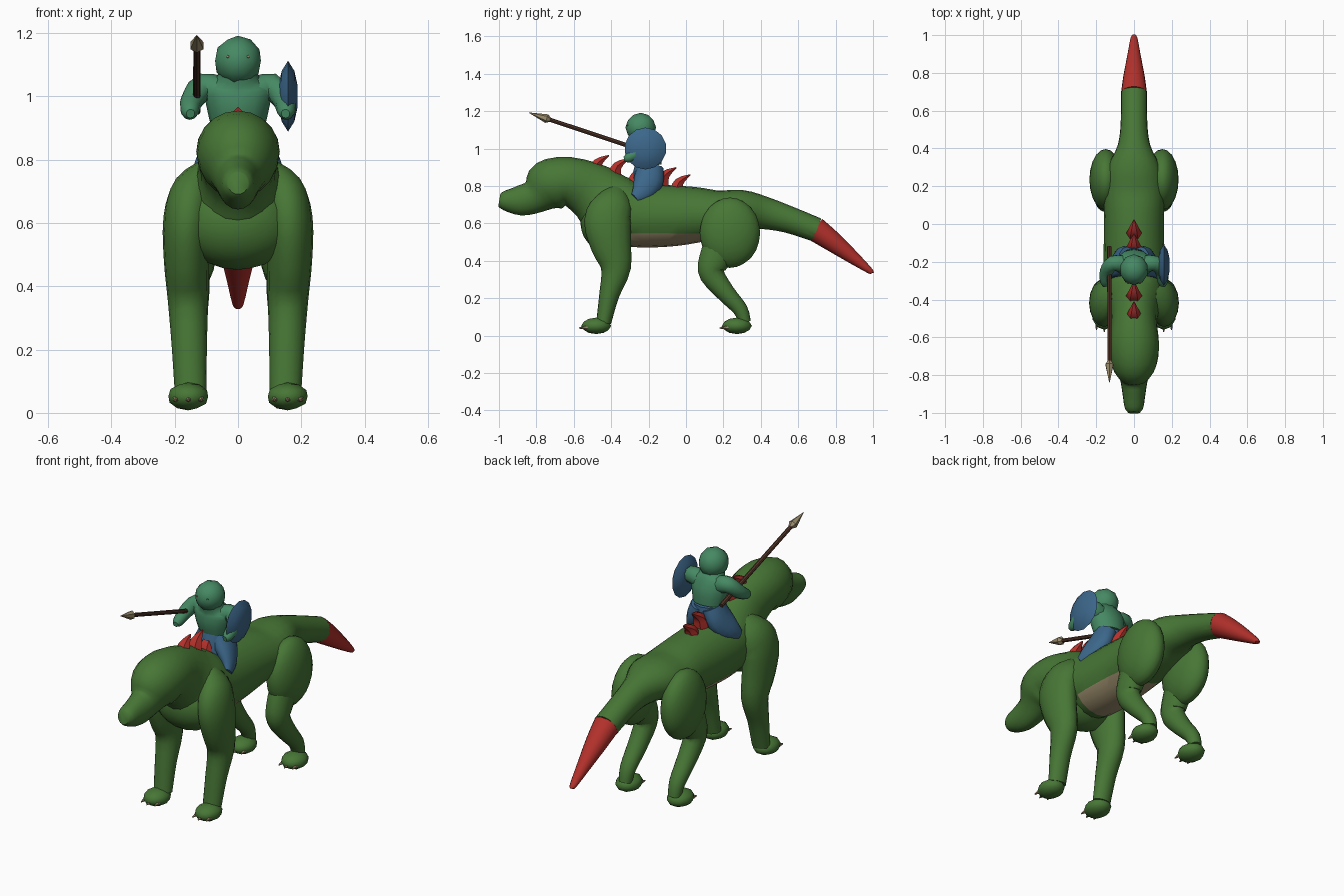
import bpy, bmesh, math
from mathutils import Vector, Matrix

if "Cube" in bpy.data.objects:
    bpy.data.objects.remove(bpy.data.objects["Cube"], do_unlink=True)


def material(name, r, g, b):
    m = bpy.data.materials.new(name)
    m.use_nodes = True
    m.diffuse_color = (r, g, b, 1)
    m.node_tree.nodes["Principled BSDF"].inputs["Base Color"].default_value = (r, g, b, 1)
    return m


GREEN = material("hide green", .063, .182, .036)
TAN = material("tan", .33, .265, .15)
RED = material("red", .45, .03, .024)
TEAL = material("teal skin", .06, .25, .125)
BLUE = material("blue", .045, .135, .255)
BROWN = material("wood brown", .085, .037, .022)


def finish(name, bm, *mats, angle=50):
    bmesh.ops.recalc_face_normals(bm, faces=bm.faces[:])
    me = bpy.data.meshes.new(name)
    bm.to_mesh(me)
    bm.free()
    for m in mats:
        me.materials.append(m)
    ob = bpy.data.objects.new(name, me)
    bpy.context.collection.objects.link(ob)
    bpy.ops.object.select_all(action="DESELECT")
    ob.select_set(True)
    bpy.context.view_layer.objects.active = ob
    bpy.ops.object.shade_smooth_by_angle(angle=math.radians(angle))
    return ob


def catmull(a, b, c, d, t):
    return tuple(.5 * (2 * q + (r - p) * t + (2 * p - 5 * q + 4 * r - s) * t ** 2
                       + (3 * q - p - 3 * r + s) * t ** 3) for p, q, r, s in zip(a, b, c, d))


def loft(secs, sides=16, steps=3, ref=(1, 0, 0), flip=1):
    """Smooth tube through sections (x, y, z, side radius, other radius)."""
    secs = [(s[0] * flip, *s[1:]) for s in secs]
    pad = [secs[0]] + secs + [secs[-1]]
    pts = [catmull(*pad[i:i + 4], k / steps) for i in range(len(secs) - 1) for k in range(steps)]
    pts.append(secs[-1])
    bm, rings = bmesh.new(), []
    for i, p in enumerate(pts):
        t = Vector(pts[min(i + 1, len(pts) - 1)][:3]) - Vector(pts[max(i - 1, 0)][:3])
        t.normalize()
        side = Vector(ref) - t * t.dot(Vector(ref))
        side.normalize()
        up = t.cross(side)
        angles = [2 * math.pi * k / sides for k in range(sides)]
        rings.append([bm.verts.new(Vector(p[:3]) + side * p[3] * math.cos(a)
                                   + up * p[4] * math.sin(a)) for a in angles])
    for r, s in zip(rings, rings[1:]):
        for k in range(sides):
            j = (k + 1) % sides
            bm.faces.new((r[k], r[j], s[j], s[k]))
    bm.faces.new(rings[0])
    bm.faces.new(rings[-1])
    return bm


def ball(name, centre, radii, mat, detail=3):
    bm = bmesh.new()
    bmesh.ops.create_icosphere(bm, subdivisions=detail, radius=1)
    bm.transform(Matrix.Translation(centre) @ Matrix.Diagonal((*radii, 1)))
    return finish(name, bm, mat)


def cone(name, a, b, r1, r2, mat, sides=8):
    a, b = Vector(a), Vector(b)
    bm = bmesh.new()
    bmesh.ops.create_cone(bm, cap_ends=True, segments=sides, radius1=r1, radius2=r2,
                          depth=(b - a).length)
    turn = (b - a).to_track_quat("Z", "Y").to_matrix().to_4x4()
    bm.transform(Matrix.Translation((a + b) / 2) @ turn)
    return finish(name, bm, mat, angle=35)


# Beast: head, trunk and tail in one loft, with a tan belly patch
trunk = [(-.998, .725, .032, .035), (-.97, .722, .05, .053), (-.89, .722, .062, .08),
         (-.81, .743, .078, .092), (-.735, .8, .122, .138), (-.63, .825, .132, .13),
         (-.5, .77, .122, .155), (-.4, .69, .155, .18), (-.28, .645, .163, .172),
         (-.1, .64, .16, .165), (.05, .645, .158, .15), (.18, .65, .16, .127),
         (.3, .672, .14, .107), (.42, .655, .085, .087), (.55, .62, .07, .072),
         (.7, .565, .069, .065)]
bm = loft([(0, *s) for s in trunk], sides=20)
LOW, FRONT, BACK = .545, -.3, .085
for co, no in (((0, 0, LOW), (0, 0, 1)), ((0, FRONT, 0), (0, 1, 0)), ((0, BACK, 0), (0, 1, 0))):
    bmesh.ops.bisect_plane(bm, geom=bm.verts[:] + bm.edges[:] + bm.faces[:],
                           plane_co=co, plane_no=no)
for f in bm.faces:
    c = f.calc_center_median()
    f.material_index = int(c.z < LOW and FRONT < c.y < BACK)
finish("beast_body", bm, GREEN, TAN)
ball("beast_chest", (0, -.425, .602), (.185, .14, .15), GREEN)

tail = [(.69, .57, .069, .066), (.78, .505, .057, .055), (.89, .42, .036, .036),
        (.985, .345, .018, .016), (.995, .337, .008, .007)]
finish("tail_tip", loft([(0, *s) for s in tail]), RED)

# Back spikes, curving rearward
for i, (y, z) in enumerate([(-.49, .9), (-.385, .883), (-.28, .84), (-.13, .835), (-.055, .797)]):
    spike = [(0, y, z - .03, .046, .042), (0, y + .02, z + .025, .034, .028),
             (0, y + .078, z + .063, .003, .003)]
    finish(f"back_spike_{i + 1}", loft(spike, sides=6), RED)

# Legs, feet and claws
fore = [(.085, -.37, .765, .045, .06), (.135, -.39, .7, .072, .105), (.16, -.42, .61, .076, .125),
        (.163, -.4, .48, .071, .108), (.158, -.375, .36, .064, .08),
        (.154, -.41, .22, .056, .054), (.15, -.44, .07, .05, .04)]
hind = [(.15, .2, .5, .06, .1), (.15, .145, .39, .06, .08), (.15, .14, .325, .055, .066),
        (.15, .215, .225, .05, .05), (.15, .29, .14, .042, .04), (.15, .315, .07, .034, .032)]
upper_arm = [(.05, -.215, 1.01, .05, .05), (.11, -.208, 1.028, .044, .042),
             (.146, -.25, .985, .036, .036), (.152, -.305, .952, .028, .028),
             (.15, -.33, .945, .014, .014)]
rider_leg = [(.035, -.19, .9, .05, .07), (.065, -.2, .83, .05, .08),
             (.107, -.235, .77, .035, .06), (.132, -.275, .735, .018, .028)]
for side, s in (("left", 1), ("right", -1)):
    finish(f"{side}_front_leg", loft(fore, flip=s), GREEN)
    finish(f"{side}_hind_leg", loft(hind, flip=s), GREEN)
    ball(f"{side}_thigh", (s * .15, .235, .55), (.086, .162, .188), GREEN)
    for part, y in (("front", -.48), ("hind", .272)):
        ball(f"{side}_{part}_foot", (s * .157, y, .052), (.066, .08, .044), GREEN, 2)
        for k in (-1, 0, 1):
            x, tip = s * .157 + k * .038, y - .092 + abs(k) * .012
            cone(f"{side}_{part}_claw_{k + 2}", (x, tip + .04, .045), (x + k * .004, tip, .04),
                 .013, .003, TAN, 6)
    # Rider limbs and eyes
    finish(f"rider_{side}_arm", loft(upper_arm, sides=10, ref=(0, 0, 1), flip=s), TEAL)
    finish(f"rider_{side}_leg", loft(rider_leg, sides=12, flip=s), BLUE)
    ball(f"rider_{side}_eye", (s * .032, -.312, 1.125), (.005, .006, .005), TAN, 1)

# Rider torso, hips and head
torso = [(0, -.2, .905, .085, .069), (0, -.21, .97, .1, .075), (0, -.22, 1.025, .105, .064),
         (0, -.23, 1.055, .068, .056), (0, -.24, 1.1, .062, .058)]
finish("rider_torso", loft(torso, sides=12), TEAL)
hips = [(0, -.21, .8, .085, .085), (0, -.205, .86, .085, .08), (0, -.2, .912, .084, .071)]
finish("rider_hips", loft(hips, sides=12), BLUE)
ball("rider_head", (0, -.242, 1.112), (.076, .082, .079), TEAL, 2)

# Shield: two shallow domes meeting at a rim
dome = [(.128, -.217, 1, .035, .035), (.138, -.217, 1, .08, .08), (.158, -.217, 1, .112, .112),
        (.178, -.217, 1, .08, .08), (.188, -.217, 1, .035, .035)]
finish("shield", loft(dome, sides=14, steps=1, ref=(0, 0, 1)), BLUE, angle=60)

# Spear
neck = (-.13, -.745, 1.16)
cone("spear_shaft", (-.13, -.12, .952), neck, .012, .011, BROWN)
cone("spear_head", neck, (-.13, -.84, 1.192), .024, .001, TAN, 6)
cone("spear_socket", (-.13, -.725, 1.153), neck, .011, .024, TAN, 6)
